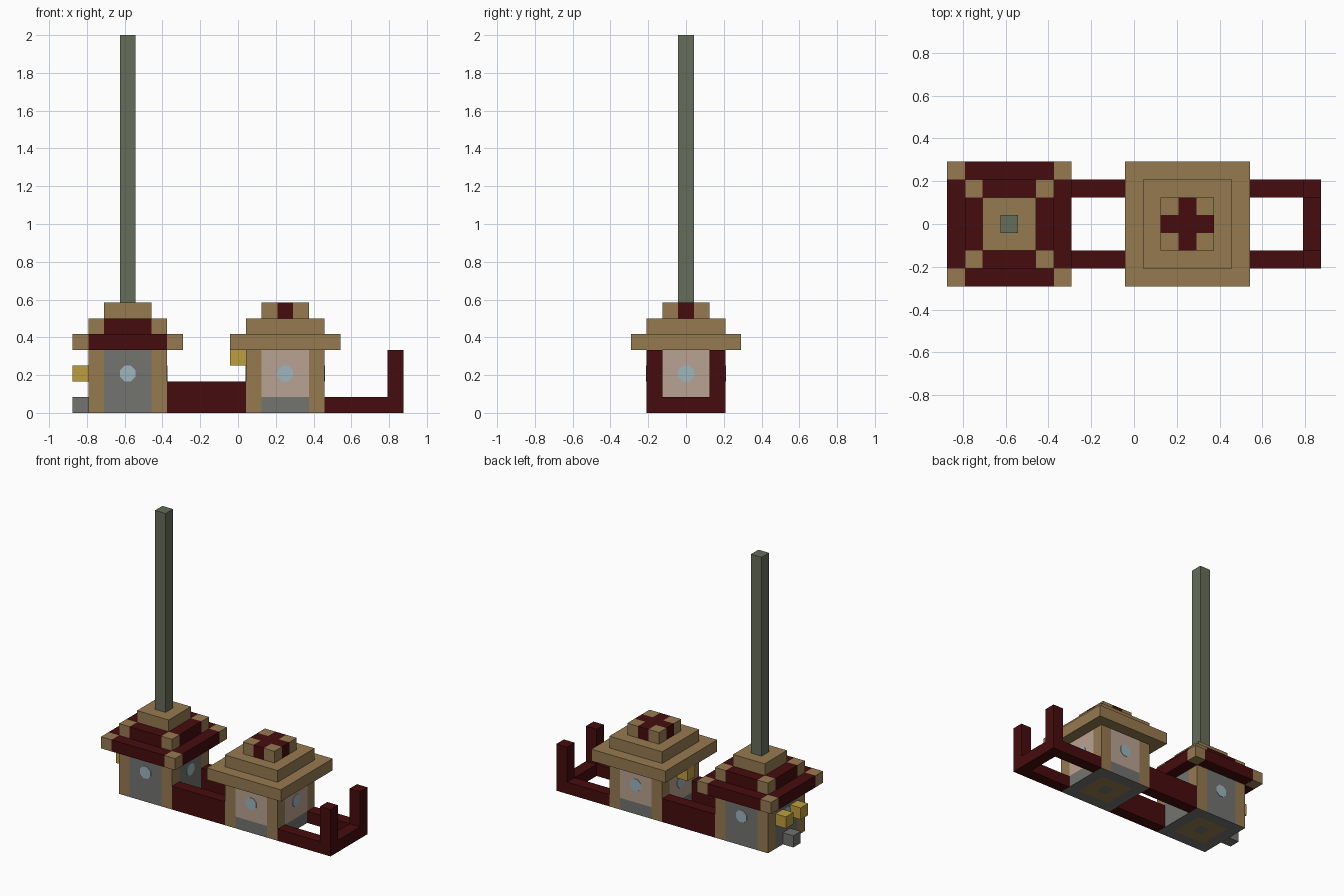
import bpy, bmesh, math
from mathutils import Matrix, Vector

cube = bpy.data.objects.get("Cube")
if cube:
    bpy.data.objects.remove(cube, do_unlink=True)

U = 2 / 24                        # one building block
ORIGIN = Vector((-10.5, -3.5, 0))  # block grid corner


def material(name, rgb):
    lin = [((c / 255 + 0.055) / 1.055) ** 2.4 for c in rgb] + [1]
    m = bpy.data.materials.new(name)
    m.use_nodes = True
    m.diffuse_color = lin
    m.node_tree.nodes["Principled BSDF"].inputs["Base Color"].default_value = lin
    return m


TAN = material("tan wood", (150, 122, 80))
RED = material("dark red", (70, 12, 14))
GREY = material("stone grey", (115, 115, 112))
PINK = material("pale pink", (186, 162, 147))
GLASS = material("pale blue glass", (157, 182, 190))
GOLD = material("gold", (190, 158, 63))
GREEN = material("grey green", (102, 109, 90))


def finish(name, bm, *mats):
    mesh = bpy.data.meshes.new(name)
    bm.to_mesh(mesh)
    bm.free()
    for m in mats:
        mesh.materials.append(m)
    obj = bpy.data.objects.new(name, mesh)
    bpy.context.collection.objects.link(obj)
    return obj


def boxes(name, mat, spans, under=None):
    """Boxes on the block grid, each given as low corner and size."""
    bm = bmesh.new()
    for x, y, z, w, d, h in spans:
        size = Vector((w, d, h))
        mid = ORIGIN + Vector((x, y, z)) + size / 2
        bmesh.ops.create_cube(bm, size=1, matrix=Matrix.Translation(mid * U)
                              @ Matrix.Diagonal((size * U).to_4d()))
    if under:
        bm.normal_update()
        for f in bm.faces:
            f.material_index = int(f.normal.z < -0.5)
        return finish(name, bm, mat, under)
    return finish(name, bm, mat)


def corners(x, n, z, h):
    """Corner blocks of a square of n blocks, centred across the depth."""
    y = (7 - n) / 2
    return [(x + i, y + j, z, 1, 1, h) for i in (0, n - 1) for j in (0, n - 1)]


def cross(x, n, z):
    """A square of n blocks without its corners."""
    y = (7 - n) / 2
    return [(x, y + 1, z, n, n - 2, 1), (x + 1, y, z, n - 2, 1, 1),
            (x + 1, y + n - 1, z, n - 2, 1, 1)]


def ring(x, z, h):
    """Four wall panels between the corner posts."""
    return [(x + 1, 1, z, 3, 1, h), (x + 1, 5, z, 3, 1, h),
            (x, 2, z, 1, 3, h), (x + 4, 2, z, 1, 3, h)]


def windows(name, x):
    """An eight-sided pane on each of the four walls."""
    bm = bmesh.new()
    centre = (ORIGIN + Vector((x + 2.5, 3.5, 2.5))) * U
    radius = 0.5 * U / math.cos(math.pi / 8)
    for k in range(4):
        m = (Matrix.Translation(centre) @ Matrix.Rotation(k * math.pi / 2, 4, 'Z')
             @ Matrix.Translation((0, -2.5 * U, 0))
             @ Matrix.Rotation(math.pi / 2, 4, 'X')
             @ Matrix.Rotation(math.pi / 8, 4, 'Z'))
        bmesh.ops.create_cone(bm, cap_ends=True, segments=8, radius1=radius,
                              radius2=radius, depth=0.006, matrix=m)
    finish(name, bm, GLASS)


def house(name, x, wall):
    """Shared body: posts, walls, floor and windows."""
    boxes(name + "_posts", TAN, corners(x, 5, 0, 4), GREY)
    boxes(name + "_base", GREY, ring(x, 0, 1) + [(x + 2, 3, 0, 1, 1, 1)])
    boxes(name + "_walls", wall, ring(x, 1, 3))
    boxes(name + "_floor", TAN, cross(x + 1, 3, 0)[1:] + corners(x + 1, 3, 0, 1)
          + [(x + 1, 3, 0, 1, 1, 1), (x + 3, 3, 0, 1, 1, 1)])
    windows(name + "_windows", x)


# Mast house with a red stepped roof
house("mast_house", 1, GREY)
boxes("mast_house_roof", RED, cross(0, 7, 4) + cross(1, 5, 5))
boxes("mast_house_roof_corners", TAN, corners(0, 7, 4, 1) + corners(1, 5, 5, 1))
boxes("mast_house_roof_cap", TAN, [(2, 2, 6, 3, 3, 1)])
boxes("mast", GREEN, [(3, 3, 7, 1, 1, 17)])

# Cabin with a tan stepped roof and a red cross on top
house("cabin", 11, PINK)
boxes("cabin_roof", TAN, [(10, 0, 4, 7, 7, 1), (11, 1, 5, 5, 5, 1)])
boxes("cabin_cap_cross", RED, cross(12, 3, 6))
boxes("cabin_cap_corners", TAN, corners(12, 3, 6, 1))

# Beams joining the houses, and the open end frame with posts
boxes("link_beams", RED, [(6, y, 0, 5, 1, 2) for y in (1, 5)])
boxes("end_rails", RED, [(16, y, 0, 4, 1, 1) for y in (1, 5)])
boxes("end_bar", RED, [(20, 2, 0, 1, 3, 1)])
boxes("end_posts", RED, [(20, y, 0, 1, 1, 4) for y in (1, 5)])

# Lamps and doorstep
boxes("mast_house_lamps", GOLD, [(0, y, 2, 1, 1, 1) for y in (2, 4)])
boxes("cabin_lamp", GOLD, [(10, 3, 3, 1, 1, 1)])
boxes("doorstep", GREY, [(0, 3, 0, 1, 1, 1)])
